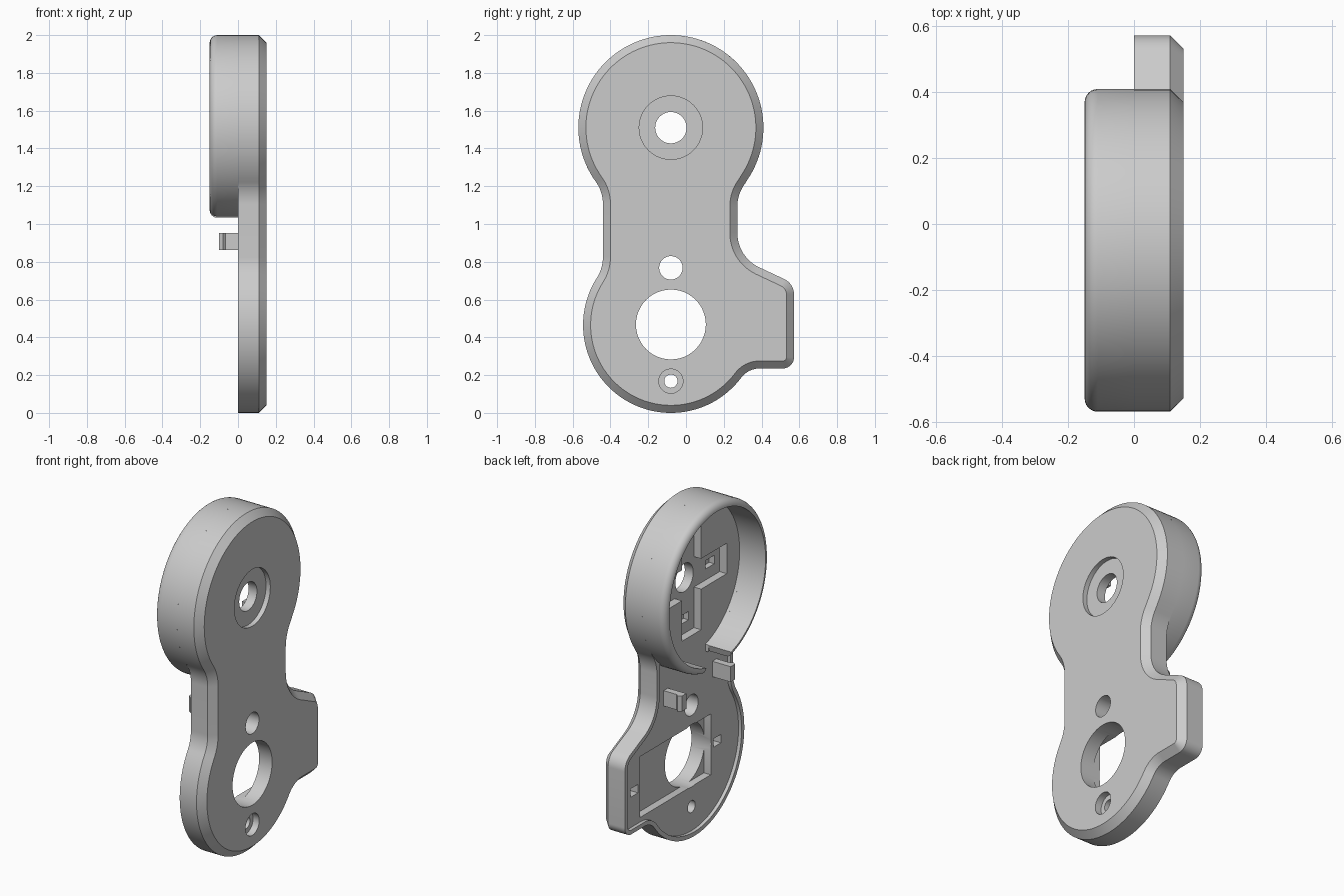
import bpy, bmesh
from math import cos, sin, radians, pi

if "Cube" in bpy.data.objects:
    bpy.data.objects.remove(bpy.data.objects["Cube"])

CY, UZ, LZ = -0.08, 1.51, 0.465      # shared axis, upper and lower disc centres


def arc(cy, cz, r, a0, a1, n=12):
    return [(cy + r * cos(radians(a0 + (a1 - a0) * i / n)),
             cz + r * sin(radians(a0 + (a1 - a0) * i / n))) for i in range(n + 1)]


def circle(cz, r, n=64):
    return arc(CY, cz, r, 0, 360, n)[:-1]


def rect(y0, y1, z0, z1):
    return [(y0, z0), (y1, z0), (y1, z1), (y0, z1)]


def tab_side(d):
    # lower right fillet, tab corners, neck fillet, inset by d
    return (arc(.389, .115, .12 + d, 143.3, 90) + arc(.512, .295, .06 - d, -90, 0)
            + arc(.482, .627, .09 - d, 0, 64.8) + arc(.472, .952, .2 + d, 244.8, 180))


def lower_side(d):
    # left neck fillet and the lower disc, inset by d
    return arc(-.64, .824, .2 + d, 0, -32.7) + arc(CY, LZ, .465 - d, 147.3, 323.3, 56)[1:-1]


def outline(d):
    return (tab_side(d) + arc(.472, 1.093, .2 + d, 180, 142.8)
            + arc(CY, UZ, .49 - d, -37.2, 215.7, 80)[1:-1]
            + arc(-.64, 1.107, .2 + d, 35.7, 0) + lower_side(d))


def loft(name, sections):
    """Closed solid through (x, outline) sections stacked along x."""
    bm = bmesh.new()
    rows = [[bm.verts.new((x, y, z)) for y, z in pts] for x, pts in sections]
    n = len(rows[0])
    for a, b in zip(rows, rows[1:]):
        for i in range(n):
            bm.faces.new((a[i], a[(i + 1) % n], b[(i + 1) % n], b[i]))
    bm.faces.new(rows[0][::-1])
    bm.faces.new(rows[-1])
    return finish(name, bm)


def finish(name, bm):
    bmesh.ops.recalc_face_normals(bm, faces=bm.faces)
    me = bpy.data.meshes.new(name)
    bm.to_mesh(me)
    bm.free()
    ob = bpy.data.objects.new(name, me)
    bpy.context.collection.objects.link(ob)
    return ob


def activate(ob):
    bpy.ops.object.select_all(action='DESELECT')
    ob.select_set(True)
    bpy.context.view_layer.objects.active = ob


def cut(ob, pts, x0, x1):
    tool = loft("cutter", [(x0, pts), (x1, pts)])
    tool.hide_render = True
    mod = ob.modifiers.new("cut", 'BOOLEAN')
    mod.operation, mod.solver, mod.object = 'DIFFERENCE', 'EXACT', tool
    activate(ob)
    bpy.ops.object.modifier_apply(modifier=mod.name)
    bpy.data.objects.remove(tool)


# Face plate with chamfered front edge
plate = loft("face_plate", [(0, outline(0)), (.11, outline(0)), (.15, outline(.04))])

# Shallow recess behind the lower half, leaving a thin rim
cut(plate, tab_side(.025) + arc(CY, UZ, .49, 311.5, 226.9, 20) + lower_side(.025), -.1, .02)
# Round upper recess, and the opening that joins it to the lower one
cut(plate, circle(UZ, .45, 96), -.1, .02)
cut(plate, rect(-.21, .025, 1.0, 1.12), -.1, .02)
# Cross-shaped seat in the upper recess, with a slot in each arm
a, b = .09, .33
cross = [(a, -b), (a, -a), (b, -a), (b, a), (a, a), (a, b)]
cross += [(-y, -z) for y, z in cross]
cut(plate, [(CY + y, UZ + z) for y, z in cross], -.05, .067)
for dy, dz in ((-.24, 0), (.24, 0), (0, -.24), (0, .24)):
    y, z = CY + dy, UZ + dz
    cut(plate, rect(y - .04, y + .04, z - .025, z + .025), .03, .1)
# Rectangular seat with a catch slot at each end
cut(plate, rect(-.26, .40, .287, .647), -.05, .065)
for y in (-.32, .455):
    cut(plate, rect(y - .035, y + .035, .44, .49), -.05, .07)
# Through holes and front counterbores
for z, r in ((UZ, .083), (.768, .062), (.468, .185), (.168, .035)):
    cut(plate, circle(z, r, 48), -.1, .3)
for z, r, x in ((UZ, .168, .122), (.168, .064, .11)):
    cut(plate, circle(z, r, 48), x, .3)

# Raised wall behind the upper disc, open at the bottom
profile = [(0, .45), (-.15, .45)] + [(-.11 - .04 * cos(t * pi / 12), .45 + .04 * sin(t * pi / 12))
                                     for t in range(1, 7)] + [(0, .49)]
bm = bmesh.new()
steps, start, end = 96, -90 + 13.3, 270 - 16.5
rows = []
for i in range(steps + 1):
    t = radians(start + (end - start) * i / steps)
    rows.append([bm.verts.new((x, CY + r * cos(t), UZ + r * sin(t))) for x, r in profile])
for p, q in zip(rows, rows[1:]):
    for j in range(len(profile) - 1):
        bm.faces.new((p[j], p[j + 1], q[j + 1], q[j]))
bm.faces.new(rows[0])
bm.faces.new(rows[-1][::-1])
wall = finish("upper_wall", bm)

# Two cable clips with a small hooked lip
clips = []
for name, y, s in (("clip_left", -.30, -1), ("clip_right", .165, 1)):
    inner, outer, lip = y - s * .025, y + s * .015, y + s * .03
    clips.append(loft(name, [(x, rect(inner, e, .862, .953)) for x, e in
                             ((.03, outer), (-.065, outer), (-.08, lip), (-.1, outer))]))

for ob in [plate, wall] + clips:
    activate(ob)
    bpy.ops.object.shade_smooth_by_angle(angle=radians(25))
